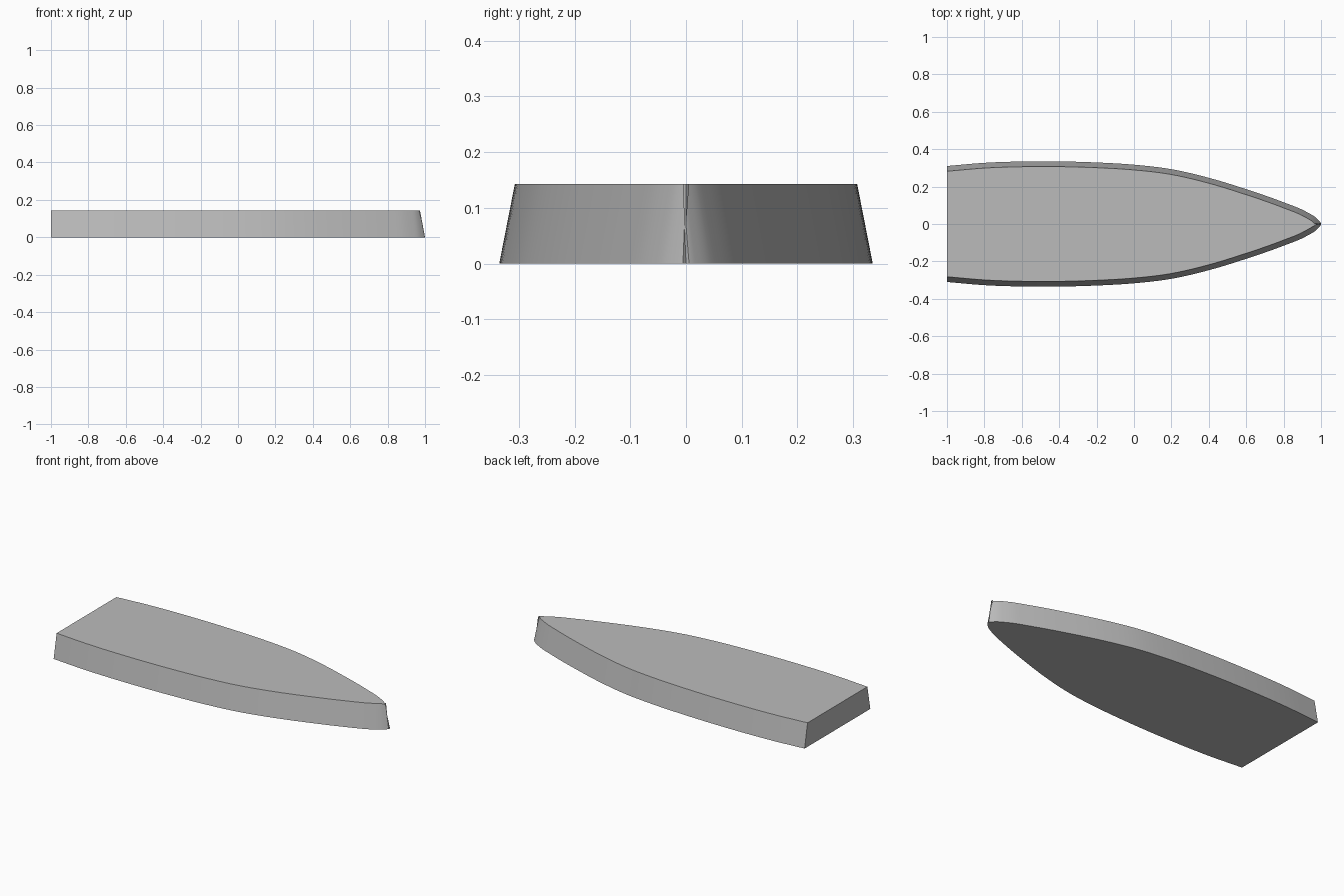
import bpy
import bmesh
import math
from mathutils import Vector

if "Cube" in bpy.data.objects:
    bpy.data.objects.remove(bpy.data.objects["Cube"], do_unlink=True)

HEIGHT = 0.143
INSET = 0.028
STEPS = 5

# Plain grey material
grey = bpy.data.materials.new("plain grey")
grey.use_nodes = True
colour = (0.5, 0.5, 0.5, 1)
grey.diffuse_color = colour
grey.node_tree.nodes["Principled BSDF"].inputs["Base Color"].default_value = colour

# Half outline of the hull base, from the flat stern to the rounded bow
half = [(-1, 0.31), (-0.8, 0.327), (-0.5, 0.335), (-0.2, 0.329), (0, 0.317),
        (0.2, 0.293), (0.4, 0.247), (0.6, 0.186), (0.8, 0.116),
        (0.92, 0.066), (0.98, 0.027)]
keys = [Vector(p) for p in half] + [Vector((1, 0))]
keys += [Vector((x, -y)) for x, y in reversed(half)]


def smooth_path(points):
    """Pass a smooth curve through the points."""
    ends = [2 * points[0] - points[1]] + points + [2 * points[-1] - points[-2]]
    path = []
    for a, b, c, d in zip(ends, ends[1:], ends[2:], ends[3:]):
        # Chord-scaled tangents keep the unevenly spaced points smooth
        ab, bc, cd = (b - a).length, (c - b).length, (d - c).length
        m1 = (c - b) / bc * ab / (ab + bc) + (b - a) / ab * bc / (ab + bc)
        m2 = (d - c) / cd * bc / (bc + cd) + (c - b) / bc * cd / (bc + cd)
        for i in range(STEPS):
            t = i / STEPS
            path.append(b * (2*t**3 - 3*t**2 + 1) + c * (3*t**2 - 2*t**3)
                        + (m1 * (t**3 - 2*t**2 + t) + m2 * (t**3 - t**2)) * bc)
    return path + [points[-1]]


# Deck outline: the base outline moved inwards, with the stern kept upright
base = smooth_path(keys)
deck = []
for i, p in enumerate(base):
    along = (base[min(i + 1, len(base) - 1)] - base[max(i - 1, 0)]).normalized()
    q = p + Vector((along.y, -along.x)) * INSET
    if i in (0, len(base) - 1):
        q = Vector((-1, math.copysign(abs(p.y) - INSET, p.y)))
    deck.append(q)

# Hull: sloping sides, flat deck, flat underside and flat stern
bm = bmesh.new()
low = [bm.verts.new((p.x, p.y, 0)) for p in base]
high = [bm.verts.new((p.x, p.y, HEIGHT)) for p in deck]
bm.faces.new(low)
bm.faces.new(high)
for i in range(len(low)):
    j = (i + 1) % len(low)
    bm.faces.new((low[i], low[j], high[j], high[i]))
bmesh.ops.recalc_face_normals(bm, faces=bm.faces[:])
mesh = bpy.data.meshes.new("hull")
bm.to_mesh(mesh)
bm.free()
mesh.materials.append(grey)
hull = bpy.data.objects.new("hull", mesh)
bpy.context.collection.objects.link(hull)

# Smooth sides with crisp rims and stern
bpy.context.view_layer.objects.active = hull
hull.select_set(True)
bpy.ops.object.shade_smooth_by_angle(angle=math.radians(30))
